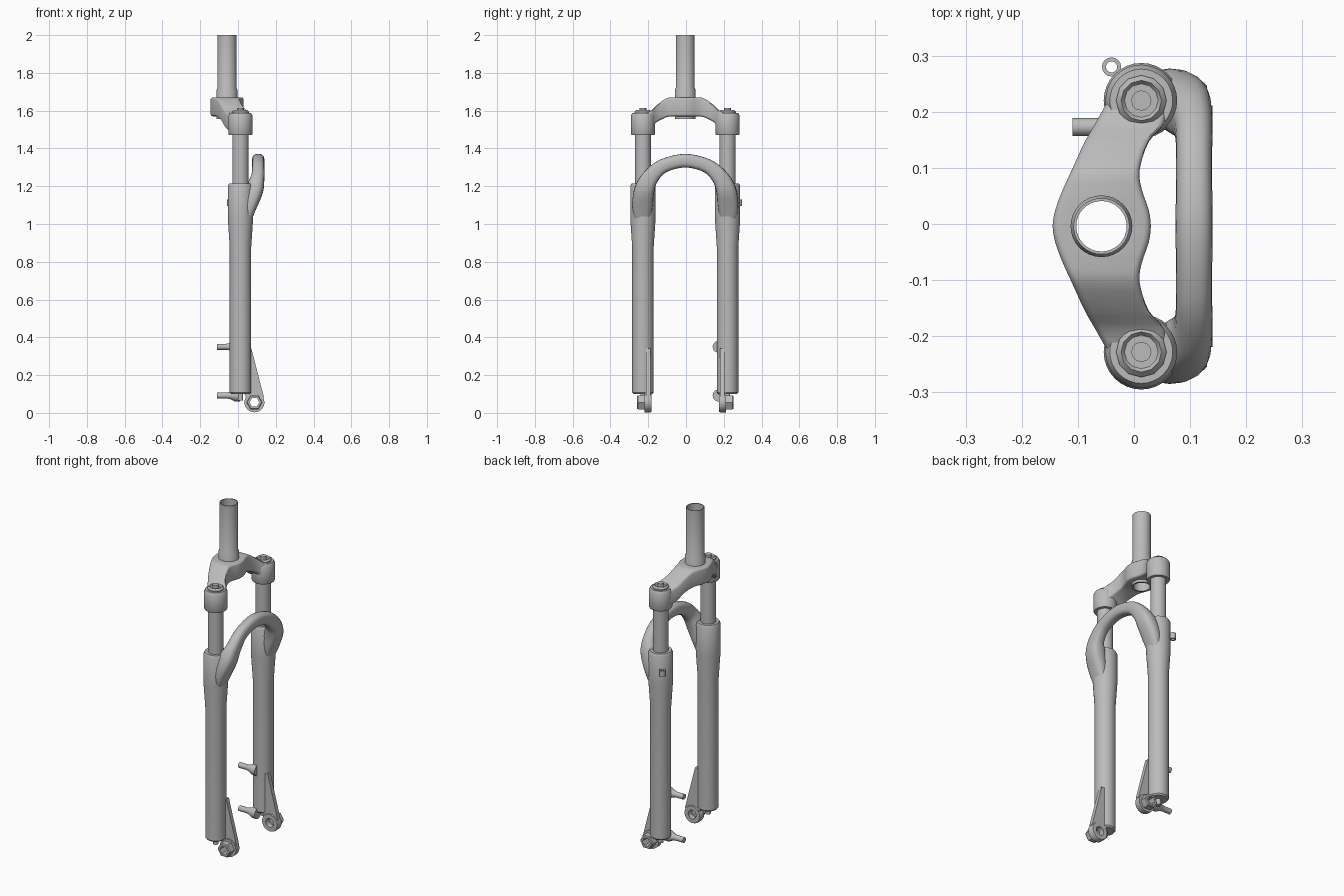
import bpy, bmesh, math
from mathutils import Vector

cube = bpy.data.objects.get("Cube")
if cube:
    bpy.data.objects.remove(cube, do_unlink=True)

grey = bpy.data.materials.new("satin_grey")
grey.use_nodes = True
COLOUR = (0.5, 0.5, 0.5, 1)
grey.diffuse_color = COLOUR
grey.node_tree.nodes["Principled BSDF"].inputs["Base Color"].default_value = COLOUR

CY, HALF, LEG_X = -0.004, 0.224, 0.013   # centre line, leg spacing, leg x
parts = []


def finish(name, bm):
    bmesh.ops.remove_doubles(bm, verts=bm.verts, dist=1e-5)
    bmesh.ops.recalc_face_normals(bm, faces=bm.faces)
    mesh = bpy.data.meshes.new(name)
    bm.to_mesh(mesh)
    bm.free()
    mesh.materials.append(grey)
    obj = bpy.data.objects.new(name, mesh)
    bpy.context.collection.objects.link(obj)
    parts.append(obj)
    return obj


def lathe(name, profile, loc, axis="Z", segs=32):
    """Revolve (radius, height) points; the profile closes on itself."""
    bm = bmesh.new()
    rings = []
    for r, t in profile:
        ring = []
        for i in range(segs):
            a = math.tau * i / segs
            c, s = r * math.cos(a), r * math.sin(a)
            p = {"Z": (c, s, t), "Y": (c, t, s), "X": (t, c, s)}[axis]
            ring.append(bm.verts.new(Vector(p) + Vector(loc)))
        rings.append(ring)
    n = len(rings)
    for k in range(n):
        if profile[k][0] == 0 and profile[(k + 1) % n][0] == 0:
            continue
        a, b = rings[k], rings[(k + 1) % n]
        for i in range(segs):
            j = (i + 1) % segs
            bm.faces.new((a[i], a[j], b[j], b[i]))
    return finish(name, bm)


def loft(name, sections):
    """Skin a row of equal cross-sections and cap both ends."""
    bm = bmesh.new()
    rings = [[bm.verts.new(p) for p in sec] for sec in sections]
    for a, b in zip(rings, rings[1:]):
        for i in range(len(a)):
            j = (i + 1) % len(a)
            bm.faces.new((a[i], a[j], b[j], b[i]))
    bm.faces.new(rings[0])
    bm.faces.new(rings[-1])
    return finish(name, bm)


def spline(points, steps):
    """Catmull-Rom through tuples of any length."""
    pts = [Vector(p) for p in points]
    out = []
    for i in range(len(pts) - 1):
        p1, p2 = pts[i], pts[i + 1]
        p0, p3 = pts[max(i - 1, 0)], pts[min(i + 2, len(pts) - 1)]
        for k in range(steps):
            t = k / steps
            out.append(0.5 * (2 * p1 + (p2 - p0) * t + (2 * p0 - 5 * p1 + 4 * p2 - p3) * t * t
                              + (3 * p1 - p0 - 3 * p2 + p3) * t ** 3))
    return out + [pts[-1]]


# Hollow steerer tube with its collar
steerer_x = -0.058
lathe("steerer_tube", [(0.045, 1.555), (0.055, 1.555), (0.055, 1.71), (0.05, 1.72),
                       (0.05, 2.0), (0.045, 2.0)], (steerer_x, CY, 0))

# Crown: sections along y given as y, back x, front x, bottom z, top z
half = [(0, -0.145, 0.03, 1.57, 1.67), (0.03, -0.14, 0.026, 1.57, 1.67),
        (0.065, -0.127, 0.014, 1.57, 1.67), (0.1, -0.111, 0.01, 1.565, 1.665),
        (0.15, -0.088, 0.026, 1.54, 1.63), (0.185, -0.068, 0.055, 1.505, 1.598),
        (0.23, -0.043, 0.06, 1.49, 1.58)]
row = [(-s[0],) + s[1:] for s in half[:0:-1]] + half
crown = loft("crown", [[(x0, CY + y, z0), (x1, CY + y, z0), (x1, CY + y, z1), (x0, CY + y, z1)]
                       for y, x0, x1, z0, z1 in spline(row, 3)])
bevel = crown.modifiers.new("soft_edges", "BEVEL")
bevel.width, bevel.segments, bevel.angle_limit = 0.012, 3, math.radians(50)
cutter = lathe("steerer_bore", [(0, 1.4), (0.05, 1.4), (0.05, 1.8), (0, 1.8)], (steerer_x, CY, 0))
cutter.hide_render = True
bore = crown.modifiers.new("bore", "BOOLEAN")
bore.object, bore.operation, bore.solver = cutter, "DIFFERENCE", "EXACT"
bpy.context.view_layer.objects.active = crown
for name in ("soft_edges", "bore"):
    bpy.ops.object.modifier_apply(modifier=name)
parts.remove(cutter)
bpy.data.objects.remove(cutter, do_unlink=True)

# Brace arch: x, y, z, half depth, half width
arch = [(0.04, 0.226, 1.01, 0.025, 0.04), (0.062, 0.227, 1.09, 0.036, 0.054),
        (0.088, 0.216, 1.18, 0.046, 0.053), (0.105, 0.182, 1.25, 0.035, 0.044),
        (0.107, 0.115, 1.308, 0.032, 0.037), (0.107, 0, 1.335, 0.033, 0.036)]
path = spline(arch + [(p[0], -p[1]) + p[2:] for p in arch[-2::-1]], 5)
sections = []
for i, p in enumerate(path):
    tan = (Vector(path[min(i + 1, len(path) - 1)][:3]) - Vector(path[max(i - 1, 0)][:3])).normalized()
    deep = Vector((1, 0, 0))
    deep = (deep - tan * deep.dot(tan)).normalized()
    wide = tan.cross(deep)
    centre = Vector((p[0], CY + p[1], p[2]))
    ring = []
    for k in range(20):
        c, s = math.cos(math.tau * k / 20), math.sin(math.tau * k / 20)
        ring.append(centre + deep * p[3] * math.copysign(abs(c) ** 0.75, c)
                    + wide * p[4] * math.copysign(abs(s) ** 0.75, s))
    sections.append(ring)
loft("brace_arch", sections)

# Both legs with clamps, caps and dropouts
for side, s in (("left_view", 1), ("right_view", -1)):
    tag = "rear" if s > 0 else "front"
    y = CY + s * HALF
    leg = (LEG_X, y, 0)
    lathe(tag + "_lower_leg", [(0, 0.1), (0.05, 0.1), (0.057, 0.108), (0.057, 0.88), (0.067, 1.03),
                               (0.067, 1.2), (0.06, 1.215), (0.045, 1.215), (0, 1.21)], leg)
    lathe(tag + "_stanchion", [(0, 1.18), (0.043, 1.18), (0.043, 1.5), (0, 1.5)], leg)
    lathe(tag + "_crown_clamp", [(0, 1.47), (0.06, 1.47), (0.064, 1.477), (0.064, 1.573),
                                 (0.056, 1.588), (0, 1.588)], leg)
    lathe(tag + "_top_cap", [(0, 1.58), (0.045, 1.58), (0.045, 1.594), (0.036, 1.604), (0.03, 1.596),
                             (0.018, 1.596), (0.018, 1.615), (0, 1.615)], leg, segs=12)
    lathe(tag + "_foot_bolt", [(0, 0.065), (0.014, 0.065), (0.014, 0.105), (0, 0.105)], leg, segs=12)

    # Dropout fin, eye and hex boss around the axle hole
    fin = [(0.03, 0.34), (0.071, 0.34), (0.138, 0.08), (0.087, 0.088), (0.05, 0.068), (0.03, 0.11)]
    loft(tag + "_dropout_fin", [[(px, CY + s * d, pz) for px, pz in fin] for d in (0.183, 0.208)])
    axle = (0.087, CY, 0.056)
    lathe(tag + "_dropout_eye", [(0.026, s * 0.178), (0.05, s * 0.178), (0.053, s * 0.184),
                                 (0.053, s * 0.215), (0.026, s * 0.215)], axle, "Y", 24)
    lathe(tag + "_axle_boss", [(0.026, s * 0.21), (0.043, s * 0.21), (0.043, s * 0.25),
                               (0.038, s * 0.256), (0.026, s * 0.256)], axle, "Y", 6)

# Brake mounts on one leg
for name, z in (("upper_brake_mount", 0.35), ("lower_brake_mount", 0.092)):
    lathe(name, [(0, -0.11), (0.016, -0.11), (0.016, -0.06), (0.02, -0.04), (0.032, -0.015),
                 (0.032, 0.01), (0, 0.01)], (0, 0.173, z), "X", 20)

# Cable guide loop
lathe("cable_guide", [(0.01, 1.095), (0.017, 1.095), (0.017, 1.13), (0.01, 1.13)],
      (-0.04, 0.28, 0), segs=16)

# Smooth shading with crisp edges
bpy.ops.object.select_all(action="DESELECT")
for obj in parts:
    obj.select_set(True)
bpy.context.view_layer.objects.active = crown
bpy.ops.object.shade_smooth_by_angle(angle=math.radians(35))
